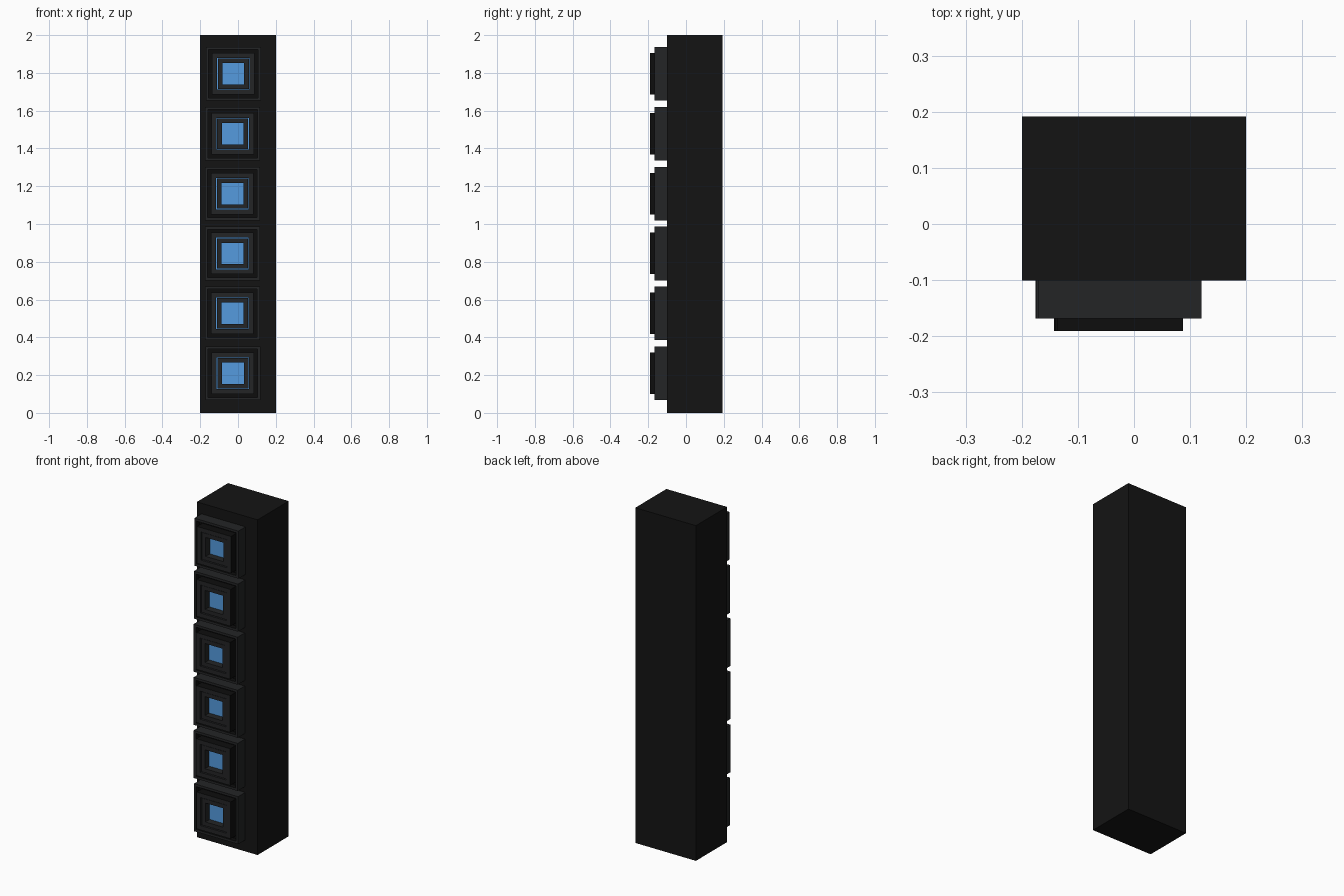
import bpy, bmesh

if "Cube" in bpy.data.objects:
    bpy.data.objects.remove(bpy.data.objects["Cube"])


def material(name, rgb):
    m = bpy.data.materials.new(name)
    m.diffuse_color = (*rgb, 1)
    m.use_nodes = True
    m.node_tree.nodes["Principled BSDF"].inputs["Base Color"].default_value = m.diffuse_color
    return m


BLACK = material("black_casing", (0.007, 0.007, 0.007))
CHARCOAL = material("charcoal_frame", (0.017, 0.018, 0.019))
DARK = material("dark_recess", (0.004, 0.004, 0.004))
BLUE = material("blue_lamp", (0.09, 0.33, 0.74))
ASPECT = 0.975  # height / width of every rectangle in a lamp


def add_object(name, bm, mats):
    mesh = bpy.data.meshes.new(name)
    bm.to_mesh(mesh)
    bm.free()
    for m in mats:
        mesh.materials.append(m)
    obj = bpy.data.objects.new(name, mesh)
    bpy.context.collection.objects.link(obj)
    return obj


def stepped(name, profile, loc, mats, dark_steps=(), cap=False):
    """Loft concentric rectangles given as (half width, y)."""
    bm = bmesh.new()
    rings = [[bm.verts.new((sx * r, y, sz * r * ASPECT))
              for sx, sz in ((-1, -1), (1, -1), (1, 1), (-1, 1))]
             for r, y in profile]
    for step, (a, b) in enumerate(zip(rings, rings[1:])):
        for i in range(4):
            j = (i + 1) % 4
            f = bm.faces.new((a[i], a[j], b[j], b[i]))
            f.material_index = 1 if step in dark_steps else 0
    if cap:
        bm.faces.new(rings[-1])
    obj = add_object(name, bm, mats)
    obj.location = loc
    return obj


# Tall casing
bm = bmesh.new()
bmesh.ops.create_cube(bm, size=1)
for v in bm.verts:
    v.co.x *= 0.4
    v.co.y = v.co.y * 0.293 + 0.0455
    v.co.z = (v.co.z + 0.5) * 2
add_object("casing", bm, [BLACK])

# Lamp cross-sections, from the outer edge inwards
FRAME = [(0.1455, -0.09), (0.1455, -0.168), (0.131, -0.168), (0.131, -0.14),
         (0.1125, -0.14), (0.1125, -0.191), (0.086, -0.191), (0.086, -0.146)]
BEZEL = [(0.082, -0.146), (0.082, -0.186), (0.058, -0.186), (0.058, -0.146)]
PANEL = [(0.088, -0.12), (0.088, -0.146)]

# Column of six lamps, slightly uneven sideways
for n, x in enumerate((-0.027, -0.030, -0.030, -0.030, -0.028, -0.025)):
    loc = (x, 0, 0.21 + n * 0.317)
    stepped(f"lamp_frame_{n + 1}", FRAME, loc, [CHARCOAL, DARK], (2, 3, 4))
    stepped(f"lamp_bezel_{n + 1}", BEZEL, loc, [CHARCOAL])
    stepped(f"lamp_panel_{n + 1}", PANEL, loc, [BLUE], cap=True)
